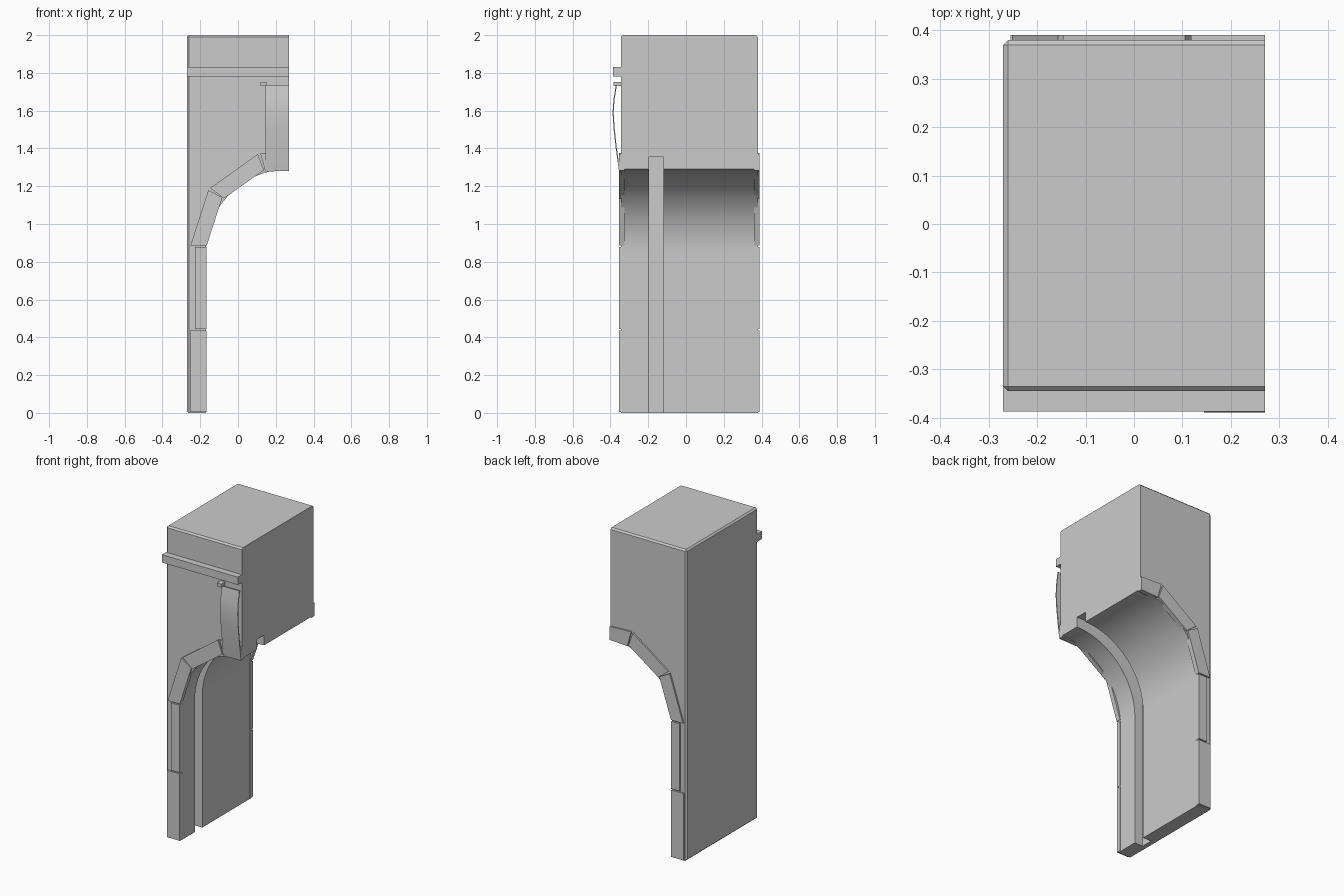
import bpy, bmesh, math

cube = bpy.data.objects.get("Cube")
if cube:
    bpy.data.objects.remove(cube, do_unlink=True)

stone = bpy.data.materials.new("grey_stone")
stone.use_nodes = True
GREY = (0.6, 0.6, 0.6, 1)
stone.diffuse_color = GREY
stone.node_tree.nodes["Principled BSDF"].inputs["Base Color"].default_value = GREY

LEFT, RIGHT, FRONT, BACK, TOP = -0.27, 0.27, -0.345, 0.38, 2.0
JAMB, SPRING, RADIUS = -0.17, 0.85, 0.44


def finish(name, bm):
    bmesh.ops.recalc_face_normals(bm, faces=bm.faces)
    mesh = bpy.data.meshes.new(name)
    bm.to_mesh(mesh)
    bm.free()
    mesh.materials.append(stone)
    obj = bpy.data.objects.new(name, mesh)
    bpy.context.collection.objects.link(obj)
    return obj


def prism(points, axis_point, a, b):
    """Solid made by sweeping a flat outline from a to b."""
    bm = bmesh.new()
    face = bm.faces.new([bm.verts.new(axis_point(p, a)) for p in points])
    out = bmesh.ops.extrude_face_region(bm, geom=[face])
    shift = axis_point((0, 0), b - a)
    verts = [g for g in out["geom"] if isinstance(g, bmesh.types.BMVert)]
    bmesh.ops.translate(bm, verts=verts, vec=shift)
    return bm


def along_y(p, t):
    return (p[0], t, p[1])


def along_x(p, t):
    return (t, p[0], p[1])


def box(name, x0, x1, y0, y1, z0, z1):
    outline = [(x0, z0), (x1, z0), (x1, z1), (x0, z1)]
    return finish(name, prism(outline, along_y, y0, y1))


# Half-arch wall, with bevelled outer and top edges
arc = [(RIGHT - RADIUS * math.cos(a), SPRING + RADIUS * math.sin(a))
       for a in (math.pi / 2 * i / 32 for i in range(33))]
outline = [(LEFT, 0), (JAMB, 0)] + arc + [(RIGHT, TOP), (LEFT, TOP)]
bm = prism(outline, along_y, FRONT, BACK)


def on(edge, axis, value):
    return all(abs(v.co[axis] - value) < 1e-4 for v in edge.verts)


edges = [e for e in bm.edges
         if on(e, 0, LEFT) or (on(e, 2, TOP) and not on(e, 0, RIGHT))]
bmesh.ops.bevel(bm, geom=edges, offset=0.01, segments=1, affect='EDGES')
wall = finish("arch_wall", bm)

# Upright gate slot cut into the jamb and arch
cutter = box("slot_cutter", -0.23, 0.5, -0.195, -0.12, -0.2, 1.355)
cutter.hide_render = True
cut = wall.modifiers.new("gate_slot", 'BOOLEAN')
cut.operation = 'DIFFERENCE'
cut.solver = 'EXACT'
cut.object = cutter
bpy.context.view_layer.objects.active = wall
wall.select_set(True)
bpy.ops.object.modifier_apply(modifier=cut.name)
bpy.data.objects.remove(cutter, do_unlink=True)
bpy.ops.object.shade_smooth_by_angle(angle=math.radians(30))
wall.select_set(False)

# Arch edging stones, repeated on the front and back
stones = {
    "base_block": [(-0.255, 0.005), (-0.168, 0.005), (-0.168, 0.435), (-0.255, 0.435)],
    "jamb_block": [(-0.228, 0.443), (-0.168, 0.443), (-0.168, 0.877), (-0.228, 0.877)],
    "lower_voussoir": [(-0.252, 0.885), (-0.166, 0.885), (-0.083, 1.14), (-0.157, 1.18)],
    "upper_voussoir": [(-0.147, 1.19), (-0.075, 1.135), (0.137, 1.285), (0.105, 1.37)],
    "crown_voussoir": [(0.118, 1.375), (0.145, 1.277), (RIGHT, 1.283), (RIGHT, 1.37)],
}
for name, shape in stones.items():
    finish("front_" + name, prism(shape, along_y, FRONT - 0.01, FRONT + 0.02))
    finish("back_" + name, prism(shape, along_y, BACK - 0.02, BACK + 0.01))

# String course across the front
box("string_course", LEFT, RIGHT, -0.387, FRONT + 0.01, 1.78, 1.83)

# Bowed keystone plate with its small cap
bow = [(-0.355, 1.28), (-0.372, 1.40), (-0.384, 1.51), (-0.389, 1.59),
       (-0.384, 1.66), (-0.372, 1.735)]
inner = [(y + 0.006, z) for y, z in reversed(bow)]
keystone = finish("keystone", prism(bow + inner, along_x, 0.145, RIGHT))
bpy.context.view_layer.objects.active = keystone
keystone.select_set(True)
bpy.ops.object.shade_smooth_by_angle(angle=math.radians(30))
box("keystone_cap", 0.118, 0.15, -0.384, FRONT + 0.01, 1.73, 1.752)
